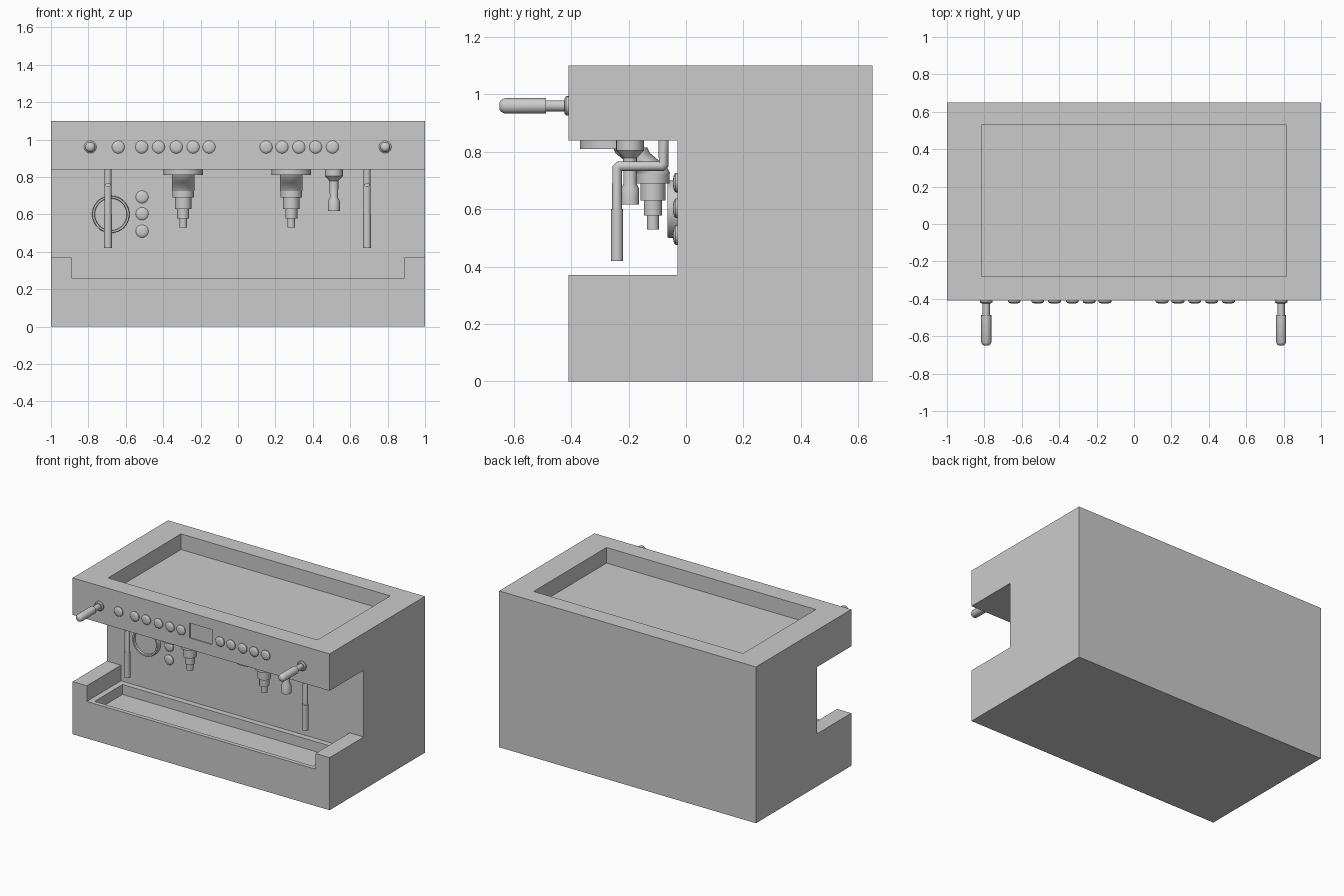
import bpy, bmesh, math
from mathutils import Matrix, Vector

if "Cube" in bpy.data.objects:
    bpy.data.objects.remove(bpy.data.objects["Cube"])


def finish(bm, name, smooth=False):
    bmesh.ops.recalc_face_normals(bm, faces=bm.faces)
    me = bpy.data.meshes.new(name)
    bm.to_mesh(me)
    bm.free()
    ob = bpy.data.objects.new(name, me)
    bpy.context.collection.objects.link(ob)
    if smooth:
        bpy.ops.object.select_all(action='DESELECT')
        ob.select_set(True)
        bpy.context.view_layer.objects.active = ob
        bpy.ops.object.shade_smooth_by_angle(angle=math.radians(35))
    return ob


def box(name, x0, x1, y0, y1, z0, z1):
    bm = bmesh.new()
    bmesh.ops.create_cube(bm, size=1)
    for v in bm.verts:
        v.co = Vector(((x0 + x1) / 2 + v.co.x * (x1 - x0),
                       (y0 + y1) / 2 + v.co.y * (y1 - y0),
                       (z0 + z1) / 2 + v.co.z * (z1 - z0)))
    return finish(bm, name)


def lathe(name, profile, loc, forward=False, seg=32):
    """Spin (radius, height, y shift) rings; forward turns the axis to -y."""
    bm = bmesh.new()
    rings = []
    for r, h, *shift in profile:
        s = shift[0] if shift else 0
        rings.append([bm.verts.new((r * math.cos(a), s + r * math.sin(a), h))
                      for a in (2 * math.pi * i / seg for i in range(seg))])
    for a, b in zip(rings, rings[1:]):
        for i in range(seg):
            j = (i + 1) % seg
            bm.faces.new((a[i], a[j], b[j], b[i]))
    bm.faces.new(rings[0])
    bm.faces.new(rings[-1])
    m = Matrix.Translation(loc)
    if forward:
        m = m @ Matrix.Rotation(math.radians(90), 4, 'X')
    bm.transform(m)
    return finish(bm, name, True)


def tube(name, points, radius):
    cu = bpy.data.curves.new(name, 'CURVE')
    cu.dimensions = '3D'
    cu.bevel_depth = radius
    cu.bevel_resolution = 6
    cu.use_fill_caps = True
    sp = cu.splines.new('POLY')
    sp.points.add(len(points) - 1)
    for p, co in zip(sp.points, points):
        p.co = (*co, 1)
    ob = bpy.data.objects.new(name, cu)
    bpy.context.collection.objects.link(ob)
    bpy.ops.object.select_all(action='DESELECT')
    ob.select_set(True)
    bpy.context.view_layer.objects.active = ob
    bpy.ops.object.convert(target='MESH')
    bpy.ops.object.shade_smooth_by_angle(angle=math.radians(35))


def cut(ob, cutter):
    mod = ob.modifiers.new("cut", 'BOOLEAN')
    mod.operation, mod.solver, mod.object = 'DIFFERENCE', 'EXACT', cutter
    bpy.ops.object.select_all(action='DESELECT')
    ob.select_set(True)
    bpy.context.view_layer.objects.active = ob
    bpy.ops.object.modifier_apply(modifier=mod.name)
    bpy.data.objects.remove(cutter)


# C-shaped housing
bm = bmesh.new()
outline = [(-.41, 0), (.65, 0), (.65, 1.1), (-.41, 1.1),
           (-.41, .84), (-.03, .84), (-.03, .37), (-.41, .37)]
face = bm.faces.new([bm.verts.new((-1, y, z)) for y, z in outline])
ext = bmesh.ops.extrude_face_region(bm, geom=[face])
bmesh.ops.translate(bm, vec=(2, 0, 0),
                    verts=[g for g in ext['geom'] if isinstance(g, bmesh.types.BMVert)])
body = finish(bm, "housing")

# Cup tray on top, front notch, drip tray, display recess
cut(body, box("cup_tray_cutter", -.815, .815, -.28, .53, .99, 1.2))
cut(body, box("notch_cutter", -.89, .89, -.5, -.03, .26, .5))
cut(body, box("drip_tray_cutter", -.85, .85, -.38, -.07, .19, .3))
cut(body, box("display_cutter", -.09, .085, -.5, -.402, .92, 1.025))

# Push buttons on the control panel and beside the gauge
button = [(.034, -.005), (.034, .006), (.029, .011), (.02, .014), (.008, .015)]
for x in (-.64, -.515, -.425, -.33, -.24, -.155, .15, .235, .325, .415, .505):
    lathe("panel_button", button, (x, -.41, .96), True, 24)
for z in (.51, .603, .693):
    lathe("side_button", button, (-.513, -.03, z), True, 24)

# Steam lever handles
lever = [(.033, -.005), (.033, .008), (.026, .014), (.019, .014), (.019, .077),
         (.027, .077), (.027, .222), (.021, .234), (.012, .24)]
for x in (-.79, .787):
    lathe("steam_lever", lever, (x, -.41, .96), True, 24)

# Pressure gauge with a raised bezel
lathe("pressure_gauge", [(.1, -.005), (.1, .03), (.097, .035), (.087, .035), (.085, .02)],
      (-.68, -.03, .6), True, 48)

# Brew groups: cover disc, offset neck and stepped spout
for x in (-.293, .285):
    lathe("group_disc", [(.105, .81), (.105, .845)], (x, -.265, 0), seg=40)
    lathe("group_neck", [(.06, .725, 0), (.06, .745, -.01), (.06, .77, -.04),
                         (.06, .795, -.07), (.06, .815, -.08)], (x, -.115, 0))
    lathe("group_spout", [(.058, .73), (.058, .69), (.044, .69), (.044, .63),
                          (.032, .63), (.032, .578), (.021, .578), (.021, .53)],
          (x, -.115, 0))

# Hot water tap
lathe("water_tap", [(.048, .845), (.048, .805), (.024, .778), (.022, .69), (.032, .67),
                    (.032, .617)], (.513, -.195, 0))

# Bent steam wands
for x in (-.695, .69):
    tube("steam_wand", [(x, -.078, .845), (x, -.078, .757), (x, -.085, .75),
                        (x, -.233, .75), (x, -.24, .743), (x, -.24, .43)], .018)
    lathe("wand_tip", [(.021, .6), (.021, .42)], (x, -.24, 0), seg=24)
